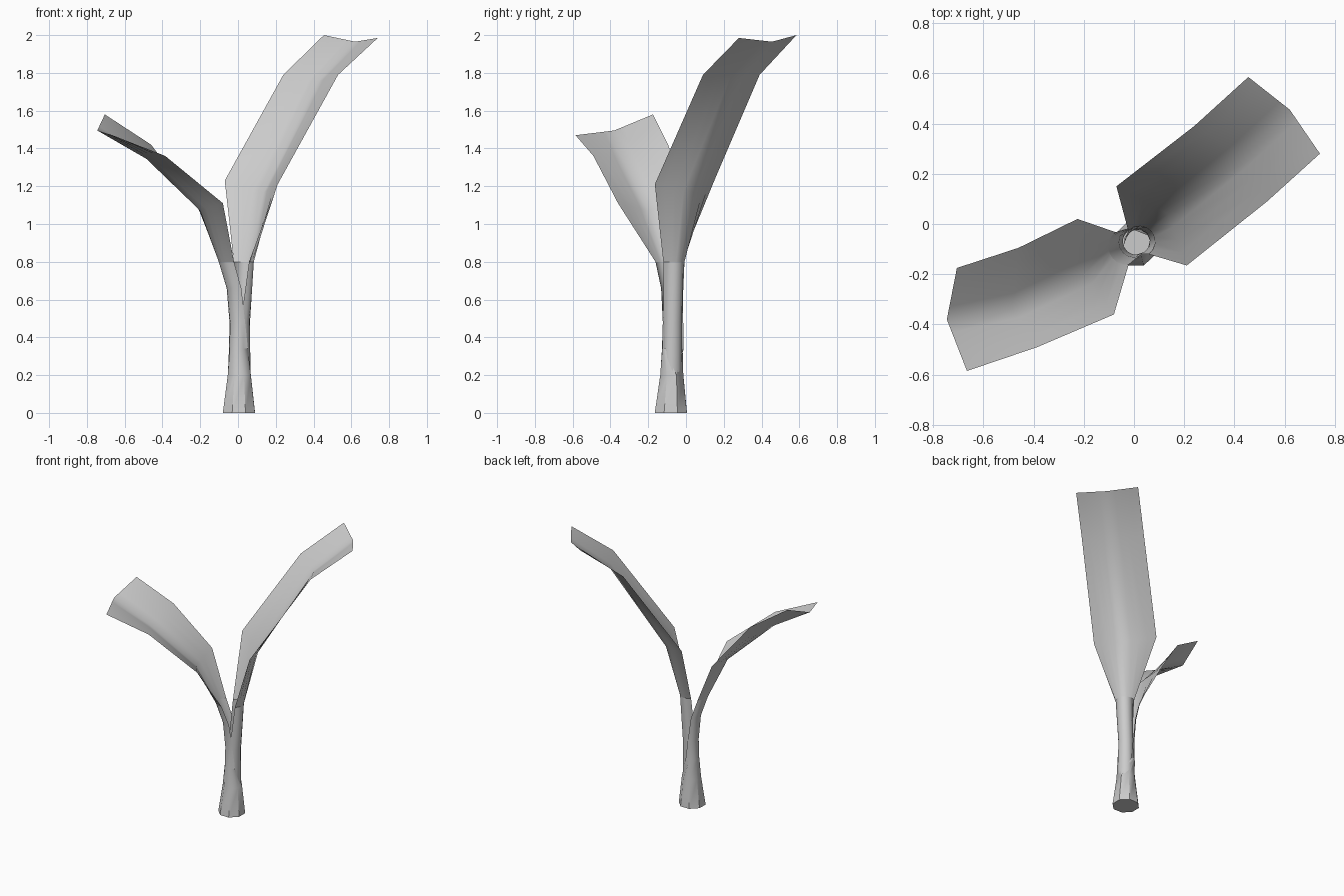
import bpy
import bmesh
import math
from mathutils import Vector

cube = bpy.data.objects.get("Cube")
if cube:
    bpy.data.objects.remove(cube, do_unlink=True)

STEPS = 8  # segments across every cross-section

grey = bpy.data.materials.new("pale_grey")
grey.use_nodes = True
colour = (0.6, 0.6, 0.6, 1)
grey.diffuse_color = colour
grey.node_tree.nodes["Principled BSDF"].inputs["Base Color"].default_value = colour


def arc(x, y, z, radius, facing, span):
    """Open round section, centred on its facing direction."""
    ring = []
    for i in range(STEPS + 1):
        a = math.radians(facing + span * (2 * i / STEPS - 1))
        ring.append(Vector((x + radius * math.cos(a), y + radius * math.sin(a), z)))
    return ring


def fold(start, keel, end):
    """Folded blade section: edge, keel, edge."""
    s, k, e = Vector(start), Vector(keel), Vector(end)
    half = STEPS // 2
    return ([s.lerp(k, i / half) for i in range(half)]
            + [k.lerp(e, i / half) for i in range(half + 1)])


def loft(name, rings, cap=False):
    bm = bmesh.new()
    rows = [[bm.verts.new(p) for p in ring] for ring in rings]
    for low, high in zip(rows, rows[1:]):
        for i in range(STEPS):
            bm.faces.new((low[i], low[i + 1], high[i + 1], high[i]))
    if cap:
        bm.faces.new(rows[0][:STEPS][::-1])
    bmesh.ops.remove_doubles(bm, verts=bm.verts, dist=0.0005)
    mesh = bpy.data.meshes.new(name)
    bm.to_mesh(mesh)
    bm.free()
    mesh.materials.append(grey)
    obj = bpy.data.objects.new(name, mesh)
    bpy.context.collection.objects.link(obj)
    bpy.ops.object.select_all(action='DESELECT')
    obj.select_set(True)
    bpy.context.view_layer.objects.active = obj
    bpy.ops.object.shade_smooth_by_angle(angle=math.radians(40))
    return obj


# Outer stem, closed at the foot and opening towards the tall leaf
OUT = 202
outer_top = arc(-0.03, -0.09, 0.8, 0.072, OUT, 75)
loft("outer_stem", [
    arc(0.005, -0.08, 0, 0.092, OUT, 180),
    arc(0.007, -0.075, 0.2, 0.066, OUT, 180),
    arc(0.01, -0.07, 0.34, 0.058, OUT, 115),
    arc(0.01, -0.068, 0.48, 0.055, OUT, 98),
    arc(0, -0.072, 0.66, 0.06, OUT, 85),
    outer_top,
], cap=True)

# Short leaf blade
loft("short_leaf", [
    outer_top,
    fold((-0.225, 0.02, 1.11), (-0.2, -0.2, 1.07), (-0.08, -0.36, 1.11)),
    fold((-0.46, -0.095, 1.42), (-0.485, -0.335, 1.345), (-0.385, -0.49, 1.36)),
    fold((-0.705, -0.175, 1.58), (-0.745, -0.38, 1.495), (-0.665, -0.585, 1.47)),
])

# Inner stem, rolled inside the outer one
IN = 41
inner_top = arc(0.022, -0.07, 0.8, 0.062, IN, -95)
loft("inner_stem", [
    arc(0.012, -0.075, 0.2, 0.054, IN, -150),
    arc(0.014, -0.07, 0.48, 0.05, IN, -130),
    inner_top,
])

# Tall leaf blade
loft("tall_leaf", [
    inner_top,
    fold((-0.07, 0.15, 1.23), (0.136, 0.039, 1.167), (0.21, -0.165, 1.21)),
    fold((0.24, 0.39, 1.79), (0.425, 0.275, 1.755), (0.53, 0.09, 1.79)),
    fold((0.455, 0.585, 2), (0.62, 0.455, 1.965), (0.74, 0.28, 1.985)),
])
